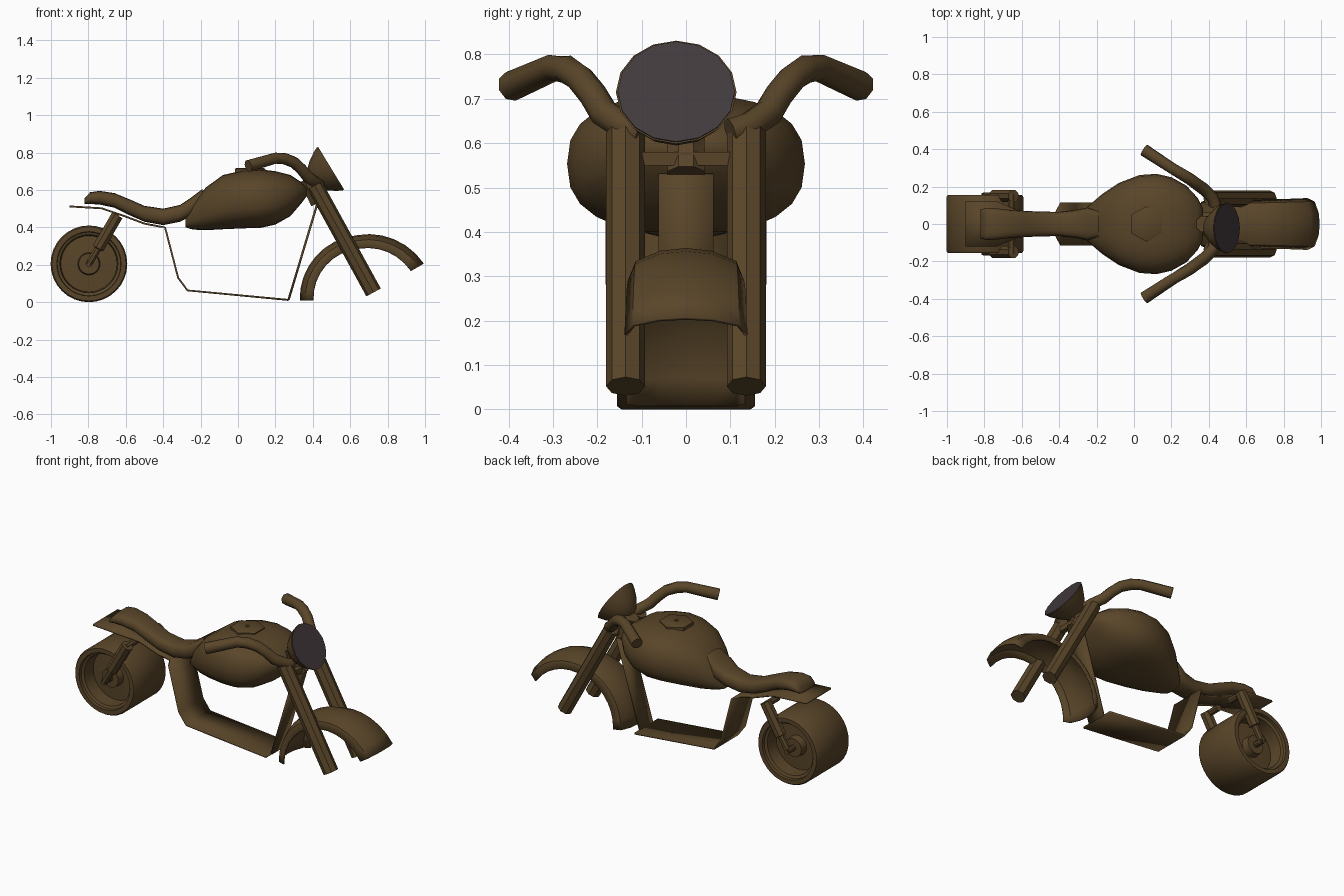
import bpy, bmesh, math
from mathutils import Vector

if "Cube" in bpy.data.objects:
    bpy.data.objects.remove(bpy.data.objects["Cube"])


def material(name, rgb):
    m = bpy.data.materials.new(name)
    m.diffuse_color = (*rgb, 1)
    m.use_nodes = True
    m.node_tree.nodes["Principled BSDF"].inputs["Base Color"].default_value = m.diffuse_color
    return m


BROWN = material("dark bronze", (0.10, 0.06, 0.022))
LENS = material("smoky lens", (0.055, 0.042, 0.047))


def loft(name, rings, mat=BROWN, closed=True, caps=True, angle=35, thick=0):
    """Skin a list of equal-length point rings."""
    bm = bmesh.new()
    vs = [[bm.verts.new(p) for p in r] for r in rings]
    n = len(vs[0])
    for a, b in zip(vs, vs[1:]):
        for i in range(n if closed else n - 1):
            j = (i + 1) % n
            bm.faces.new((a[i], a[j], b[j], b[i]))
    if caps and closed:
        bm.faces.new(vs[0])
        bm.faces.new(vs[-1])
    bmesh.ops.recalc_face_normals(bm, faces=bm.faces)
    me = bpy.data.meshes.new(name)
    bm.to_mesh(me)
    bm.free()
    me.shade_smooth()
    me.set_sharp_from_angle(angle=math.radians(angle))
    me.materials.append(mat)
    ob = bpy.data.objects.new(name, me)
    bpy.context.collection.objects.link(ob)
    if thick:
        s = ob.modifiers.new("thickness", 'SOLIDIFY')
        s.thickness = thick
        s.offset = 0
    return ob


def circle(c, d, r, n, turn=0.0):
    """Ring of n points around direction d."""
    d = Vector(d).normalized()
    u = d.cross(Vector((0, 1, 0)))
    if u.length < 0.1:
        u = d.cross(Vector((1, 0, 0)))
    u.normalize()
    v = d.cross(u)
    return [Vector(c) + r * (math.cos(t) * u + math.sin(t) * v)
            for t in (2 * math.pi * (i + turn) / n for i in range(n))]


def tube(name, pts, radii, n=8, turn=0.5, angle=35):
    pts = [Vector(p) for p in pts]
    rings = []
    for i, p in enumerate(pts):
        d = pts[min(i + 1, len(pts) - 1)] - pts[max(i - 1, 0)]
        rings.append(circle(p, d, radii[i], n, turn))
    return loft(name, rings, angle=angle)


def body(name, sections, power, n):
    """Rounded body along x from (x, bottom, top, half width)."""
    rings = []
    for x, zb, zt, w in sections:
        ring = []
        for i in range(n):
            t = 2 * math.pi * i / n
            c, s = math.cos(t), math.sin(t)
            y = math.copysign(abs(c) ** (2 / power), c) * w
            z = math.copysign(abs(s) ** (2 / power), s) * (zt - zb) / 2
            ring.append((x, y, (zb + zt) / 2 + z))
        rings.append(ring)
    return loft(name, rings, angle=50)


# fuel tank
body("fuel_tank", [(-.28, .40, .45, .065), (-.24, .388, .535, .10), (-.17, .385, .615, .16),
                   (-.08, .39, .68, .22), (.03, .395, .705, .262), (.12, .397, .71, .268),
                   (.20, .415, .70, .25), (.28, .46, .68, .205), (.34, .53, .64, .14),
                   (.37, .57, .61, .08)], 2.5, 24)

# hexagonal filler cap with a small knob
loft("tank_cap", [circle((.065, 0, z), (0, 0, 1), r, 6, .5)
                  for z, r in ((.69, .095), (.712, .095), (.717, .085))])
loft("tank_cap_knob", [circle((.065, 0, z), (0, 0, 1), .012, 6) for z in (.71, .722)])

# seat
body("seat", [(-.82, .525, .555, .078), (-.79, .525, .588, .085), (-.74, .522, .595, .084),
              (-.66, .505, .583, .075), (-.58, .465, .55, .07), (-.50, .43, .515, .066),
              (-.40, .412, .50, .065), (-.31, .43, .52, .075), (-.25, .46, .56, .088),
              (-.19, .52, .605, .07)], 3.0, 16)

# flat strip frame: (x, z, half width)
strip = [(-.90, .512, .12), (-.73, .502, .12), (-.62, .465, .07), (-.50, .42, .065),
         (-.42, .405, .065), (-.39, .40, .115), (-.32, .13, .115), (-.27, .063, .115),
         (.27, .012, .115)]
loft("frame_strip", [[(x, -w, z), (x, w, z)] for x, z, w in strip],
     closed=False, angle=20, thick=.01)
loft("frame_downtube", [[(x, -.062, z), (x, .062, z)] for x, z in ((.27, .012), (.425, .53))],
     closed=False, thick=.012)

# steering neck and fork clamp
tube("steering_neck", [(.37, 0, .66), (.43, 0, .53)], [.045, .045])
tube("fork_clamp", [(.44, -.11, .565), (.44, .11, .565)], [.022, .022], n=4)

# rear wheel, deep dished on both sides
half = [(.02, .10), (.055, .10), (.06, .055), (.15, .05), (.155, .13), (.17, .137),
        (.172, .155), (.198, .155), (.205, .145)]
prof = half + [(r, -y) for r, y in reversed(half)]
loft("rear_wheel", [circle((-.797, y, .205), (0, 1, 0), r, 32) for r, y in prof])
tube("rear_axle", [(-.797, -.165, .205), (-.797, .165, .205)], [.018, .018], n=10)

# front mudguard, an arched section swept round an arc
section = [(-.135, .268), (-.118, .308), (-.06, .33), (0, .336), (.06, .33), (.118, .308), (.135, .268)]
rings = []
for i in range(15):
    a = math.radians(182 - i * 152 / 14)
    grow = 1 + .10 * max(0, (i - 8) / 6)
    rings.append([(.67 + r * grow * math.cos(a), y * (.9 + .1 * abs(i - 6) / 8),
                   .02 + r * grow * math.sin(a)) for y, r in section])
loft("front_mudguard", rings, closed=False, angle=30, thick=.008)

# parts repeated on both sides
for side, s in (("left", 1), ("right", -1)):
    tube(side + "_fork_leg", [(.41, s * .136, .625), (.725, s * .136, .052)], [.044, .044], turn=0)
    tube(side + "_handlebar",
         [(.435, s * .10, .625), (.42, s * .14, .637), (.375, s * .185, .668), (.34, s * .21, .71),
          (.30, s * .24, .747), (.25, s * .27, .767), (.20, s * .30, .77), (.055, s * .395, .728)],
         [.032, .033, .033, .032, .032, .032, .031, .034], angle=50)
    tube(side + "_shock", [(-.80, s * .15, .20), (-.75, s * .15, .285), (-.748, s * .15, .288),
                           (-.645, s * .15, .465)], [.02, .02, .034, .034])
    tube(side + "_shock_mount", [(-.655, s * .05, .455), (-.655, s * .16, .455)], [.02, .02])

# headlight bowl and lens
axis = Vector((.854, 0, .52))
face = Vector((.495, -.022, .715))
loft("headlight_bowl", [circle(face - axis * d, axis, r, 16)
                        for d, r in ((.125, .03), (.11, .06), (.075, .093), (.03, .122), (0, .136))], angle=40)
loft("headlight_lens", [circle(face + axis * d, axis, .132, 16) for d in (-.002, .003)], mat=LENS)
